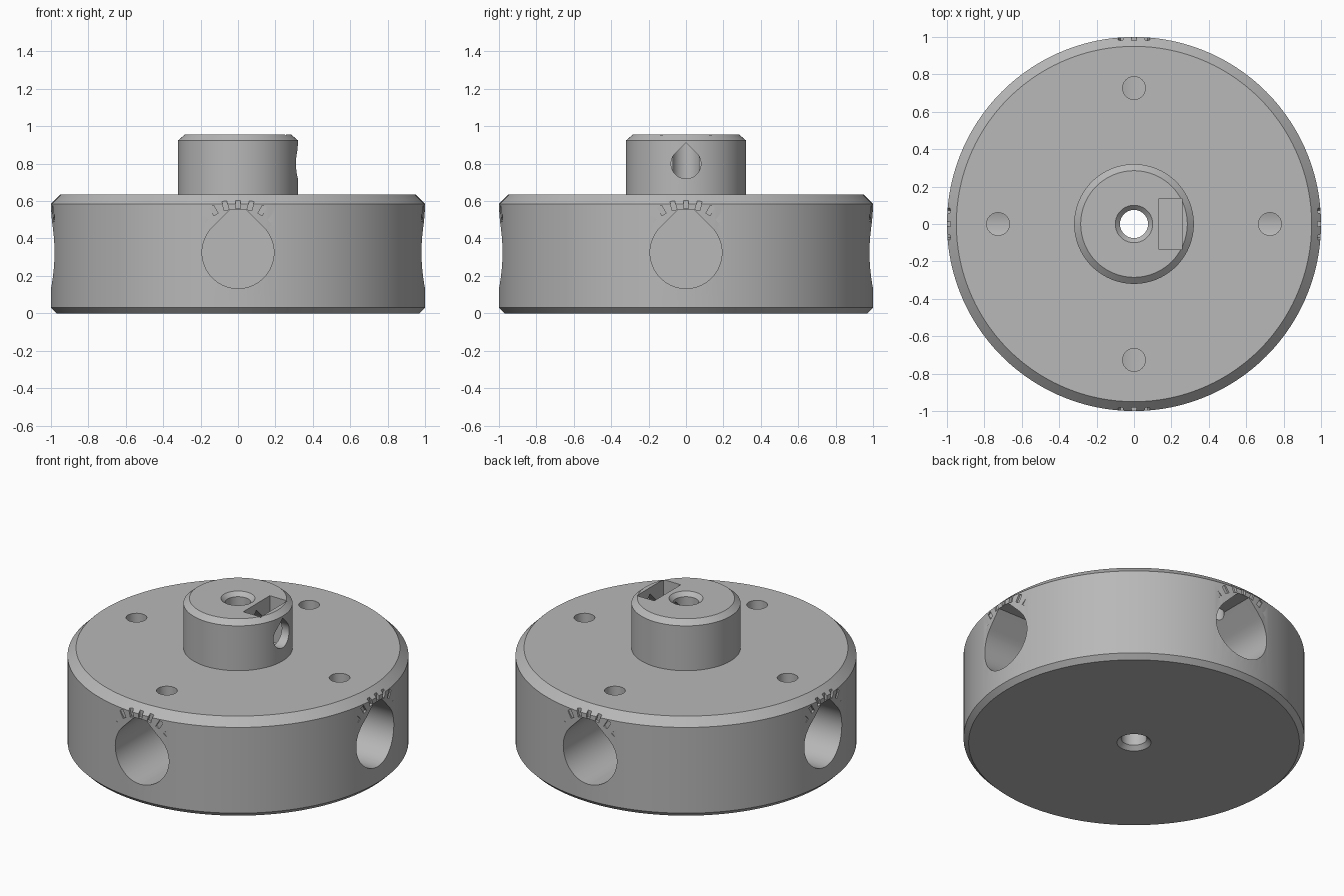
import bpy, bmesh
from math import pi, sin, cos, sqrt, radians
from mathutils import Matrix, Vector

cube = bpy.data.objects.get("Cube")
if cube:
    bpy.data.objects.remove(cube)

grey = bpy.data.materials.new("plain grey")
grey.use_nodes = True
colour = (0.48, 0.48, 0.48, 1)
grey.diffuse_color = colour
grey.node_tree.nodes["Principled BSDF"].inputs["Base Color"].default_value = colour

QUARTERS = [i * pi / 2 for i in range(4)]
HOLE_Z = 0.325


def finish(bm, name):
    bmesh.ops.recalc_face_normals(bm, faces=bm.faces)
    mesh = bpy.data.meshes.new(name)
    bm.to_mesh(mesh)
    bm.free()
    mesh.materials.append(grey)
    obj = bpy.data.objects.new(name, mesh)
    bpy.context.collection.objects.link(obj)
    return obj


def lathe(name, profile, steps):
    """Revolve a closed (radius, z) outline around the z axis."""
    bm = bmesh.new()
    rings = [[bm.verts.new((r * cos(2 * pi * i / steps), r * sin(2 * pi * i / steps), z))
              for r, z in profile] for i in range(steps)]
    n = len(profile)
    for i in range(steps):
        a, b = rings[i], rings[(i + 1) % steps]
        for j in range(n):
            k = (j + 1) % n
            bm.faces.new((a[j], b[j], b[k], a[k]))
    return finish(bm, name)


def prism(bm, outline, near, far, turn):
    """Push an (x, z) outline inward from the front, turned about z."""
    rot = Matrix.Rotation(turn, 3, 'Z')
    a = [bm.verts.new(rot @ Vector((x, -near, z))) for x, z in outline]
    b = [bm.verts.new(rot @ Vector((x, -far, z))) for x, z in outline]
    bm.faces.new(a)
    bm.faces.new(b[::-1])
    for i in range(len(a)):
        j = (i + 1) % len(a)
        bm.faces.new((a[i], b[i], b[j], a[j]))


def teardrop(r, z, flat):
    """Circle with a 45 degree peak, cut off at height flat above the centre."""
    pts = [(r * cos(t), z + r * sin(t))
           for t in (radians(135 + 270 * i / 48) for i in range(49))]
    peak = r * sqrt(2)
    if flat >= peak:
        return pts + [(0, z + peak)]
    w = peak - flat
    return pts + [(w, z + flat), (-w, z + flat)]


def tick(angle, inner, outer, half):
    """Small rectangle pointing away from the hole centre."""
    s, c = sin(angle), cos(angle)
    corners = ((-half, inner), (half, inner), (half, outer), (-half, outer))
    return [(u * c + v * s, HOLE_Z - u * s + v * c) for u, v in corners]


def cut(target, bm, name):
    cutter = finish(bm, name)
    mod = target.modifiers.new(name, 'BOOLEAN')
    mod.operation = 'DIFFERENCE'
    mod.solver = 'EXACT'
    mod.object = cutter
    bpy.context.view_layer.objects.active = target
    bpy.ops.object.modifier_apply(modifier=name)
    bpy.data.objects.remove(cutter)


# Turned body: disc, hub and chamfered centre bore
body = lathe("round_base_with_hub", [
    (0.1, 0), (0.97, 0), (1, 0.03), (1, 0.585), (0.95, 0.635),
    (0.32, 0.635), (0.32, 0.925), (0.285, 0.955),
    (0.1, 0.955), (0.075, 0.93), (0.075, 0.025)], 120)

# Four blind side sockets
bm = bmesh.new()
for turn in QUARTERS:
    prism(bm, teardrop(0.192, HOLE_Z, 0.23), 1.1, 0.4, turn)
cut(body, bm, "side_sockets")

# Four small vertical holes reaching the sockets
bm = bmesh.new()
for turn in QUARTERS:
    place = Matrix.Translation((0.727 * cos(turn), 0.727 * sin(turn), 0.525))
    bmesh.ops.create_cone(bm, cap_ends=True, segments=32, radius1=0.061,
                          radius2=0.061, depth=0.4, matrix=place)
cut(body, bm, "screw_holes")

# Engraved tick marks fanned above each socket
bm = bmesh.new()
for turn in QUARTERS:
    for step in range(-3, 4):
        prism(bm, tick(step * pi / 12, 0.235, 0.285, 0.013), 1.05, 0.982, turn)
cut(body, bm, "tick_marks")

# Nut slot in the hub
bm = bmesh.new()
bmesh.ops.create_cube(bm, size=1, matrix=Matrix.Translation((0.195, 0, 0.86))
                      @ Matrix.Diagonal((0.125, 0.272, 0.4, 1)))
cut(body, bm, "nut_slot")

# Set screw hole through the hub wall
bm = bmesh.new()
prism(bm, teardrop(0.08, 0.8, 1), 0.4, 0.03, pi / 2)
cut(body, bm, "set_screw_hole")

bpy.ops.object.select_all(action='DESELECT')
body.select_set(True)
bpy.context.view_layer.objects.active = body
bpy.ops.object.shade_smooth_by_angle(angle=radians(25))
